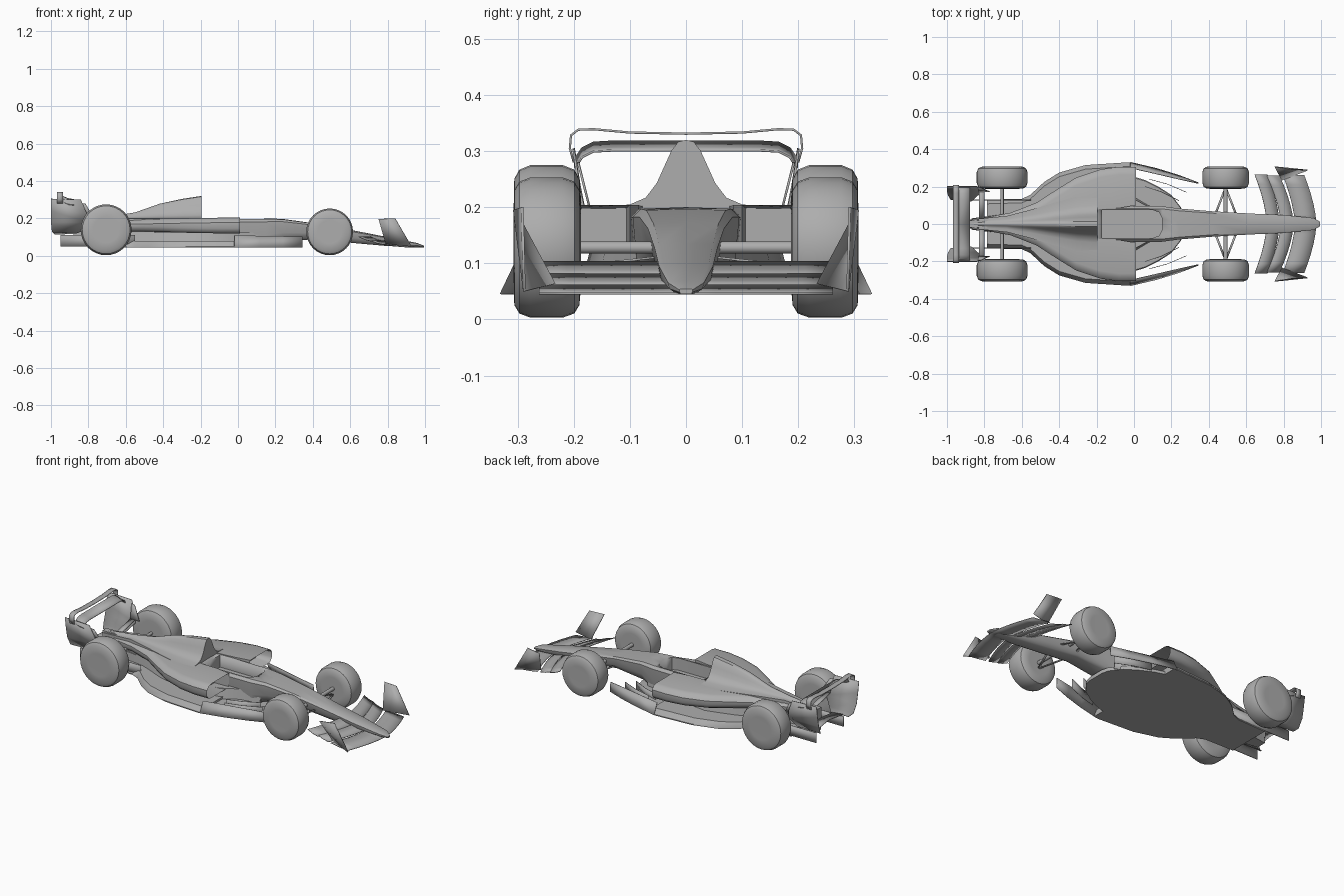
import bpy, bmesh, math

cube = bpy.data.objects.get("Cube")
if cube:
    bpy.data.objects.remove(cube, do_unlink=True)

grey = bpy.data.materials.new("body_grey")
grey.use_nodes = True
grey.diffuse_color = (0.42, 0.42, 0.42, 1)
grey.node_tree.nodes["Principled BSDF"].inputs["Base Color"].default_value = grey.diffuse_color


def finish(name, bm, mirror=False, thick=0, angle=35):
    """Turn a bmesh into a grey, smoothed object."""
    bmesh.ops.remove_doubles(bm, verts=bm.verts, dist=1e-5)
    bmesh.ops.recalc_face_normals(bm, faces=bm.faces)
    mesh = bpy.data.meshes.new(name)
    bm.to_mesh(mesh)
    bm.free()
    mesh.materials.append(grey)
    ob = bpy.data.objects.new(name, mesh)
    bpy.context.collection.objects.link(ob)
    bpy.ops.object.select_all(action='DESELECT')
    ob.select_set(True)
    bpy.context.view_layer.objects.active = ob
    bpy.ops.object.shade_smooth_by_angle(angle=math.radians(angle))
    if thick:
        mod = ob.modifiers.new("thickness", 'SOLIDIFY')
        mod.thickness = thick
        mod.offset = 0
    if mirror:
        mod = ob.modifiers.new("mirror", 'MIRROR')
        mod.use_axis = (False, True, False)
    return ob


def skin(bm, rows, closed):
    grid = [[bm.verts.new(p) for p in row] for row in rows]
    for a, b in zip(grid, grid[1:]):
        n = len(a)
        for i in range(n if closed else n - 1):
            j = (i + 1) % n
            bm.faces.new((a[i], a[j], b[j], b[i]))
    return grid


def loft(name, rings, mirror=False, inlet=False):
    """Closed rings joined into a capped solid; inlet hollows the first cap."""
    bm = bmesh.new()
    grid = skin(bm, rings, True)
    cap = bm.faces.new(grid[0])
    bm.faces.new(grid[-1])
    if inlet:
        bm.normal_update()
        bmesh.ops.inset_region(bm, faces=[cap], thickness=0.008)
        bmesh.ops.translate(bm, verts=cap.verts, vec=(-0.09, 0, 0))
    return finish(name, bm, mirror)


def sheet(name, rows, thick=0.004, mirror=True):
    bm = bmesh.new()
    skin(bm, rows, False)
    return finish(name, bm, mirror, thick)


def both(half):
    """Reflect a half outline of (y, z) about the centre line."""
    return half + [(-y, z) for y, z in reversed(half) if y > 0]


def rod(name, x, z, radius, half):
    ring = [(radius * math.cos(a * math.pi / 6), radius * math.sin(a * math.pi / 6))
            for a in range(12)]
    loft(name, [[(x + c, y, z + s) for c, s in ring] for y in (-half, half)])


# Wheels and axles
def wheel(name, x, r):
    profile = [(0, .193), (.55, .187), (.82, .19), (.94, .199), (1, .22), (1, .277),
               (.94, .297), (.82, .306), (.5, .307), (0, .304)]
    bm = bmesh.new()
    steps = 32
    rows = []
    for i in range(steps + 1):
        a = 2 * math.pi * i / steps
        rows.append([(x + r * k * math.cos(a), y, r + .003 + r * k * math.sin(a))
                     for k, y in profile])
    skin(bm, rows, False)
    bmesh.ops.dissolve_degenerate(bm, dist=1e-6, edges=bm.edges)
    finish(name, bm, True)


wheel("front_wheels", .49, .125)
wheel("rear_wheels", -.705, .136)
rod("front_axle", .49, .128, .011, .2)
rod("rear_axle", -.705, .139, .009, .2)

# Nose and cockpit tub: x, top half width, bottom half width, bottom, top
tub = [(.995, .012, .01, .045, .054), (.96, .032, .02, .046, .068),
       (.8, .048, .032, .052, .1), (.62, .056, .036, .068, .135),
       (.42, .068, .045, .09, .172), (.24, .083, .06, .075, .197),
       (.15, .095, .08, .05, .2), (-.22, .1, .09, .05, .2)]
rings = []
for x, wt, wb, z0, z1 in tub:
    h = z1 - z0
    rings.append([(x, y, z) for y, z in both(
        [(0, z1), (wt * .85, z1 - h * .02), (wt, z1 - h * .12),
         (wt * .93, z0 + h * .4), (wb, z0 + h * .08), (wb * .7, z0)])])
chassis = loft("nose_and_tub", rings)

# Cockpit opening
outline = [(-.17, -.075), (.1, -.075), (.135, -.062), (.15, -.03),
           (.15, .03), (.135, .062), (.1, .075), (-.17, .075)]
cutter = loft("cockpit_cutter", [[(x, y, z) for x, y in outline] for z in (.125, .3)])
cutter.hide_render = True
cutter.hide_viewport = True
cut = chassis.modifiers.new("cockpit", 'BOOLEAN')
cut.operation = 'DIFFERENCE'
cut.object = cutter

# Engine cover with bell-shaped sections: x, width scale, peak
rings = []
for x, w, peak in [(-.195, 1, .32), (-.3, .92, .304), (-.42, .72, .278), (-.55, .48, .232),
                   (-.68, .27, .21), (-.87, .15, .19)]:
    h = peak - .2 if peak > .2 else .01
    base = peak - h
    bell = [(0, 1), (.014, .97), (.026, .84), (.038, .62), (.052, .36),
            (.072, .14), (.1, .04), (.16, 0)]
    rings.append([(x, y, z) for y, z in both(
        [(y * w, base + h * k) for y, k in bell] + [(.16 * w, .125)])])
loft("engine_cover", rings)

# Side pods: x, inner y, outer y, bottom, top
rings = []
for x, yi, yo, z0, z1 in [(.01, .1, .305, .12, .204), (-.08, .085, .306, .12, .204),
                          (-.18, .08, .292, .121, .202), (-.31, .06, .248, .124, .2),
                          (-.42, .03, .18, .128, .198), (-.52, .01, .115, .13, .196),
                          (-.66, .005, .06, .13, .19), (-.8, .004, .035, .125, .18)]:
    r = min(.026, (yo - yi) * .4)
    rings.append([(x, yi, z0), (x, yi, z1), (x, yo - 1.6 * r, z1), (x, yo - .6 * r, z1 - .3 * r),
                  (x, yo, z1 - r), (x, yo, z0 + r), (x, yo - .4 * r, z0 + .3 * r),
                  (x, yo - r, z0)])
loft("side_pods", rings, mirror=True, inlet=True)

# Undercut lower body
rings = []
for x, w in [(.2, .08), (.08, .1), (-.02, .16), (-.25, .19), (-.42, .14), (-.58, .07), (-.87, .03)]:
    rings.append([(x, w, .05), (x, w * .9, .124), (x, -w * .9, .124), (x, -w, .05)])
loft("lower_body", rings)


# Floor
def plate(name, half, levels):
    rings = []
    for z, inset in levels:
        rings.append([(x, y - inset, z) for x, y in half] +
                     [(x, inset - y, z) for x, y in reversed(half)])
    loft(name, rings)


plate("front_floor", [(.26, .05), (.25, .09), (.2, .155), (.13, .2), (.06, .235), (-.04, .265)],
      [(.044, 0), (.06, 0), (.066, .006)])
plate("main_floor", [(0, .325), (-.03, .33), (-.26, .315), (-.4, .275), (-.48, .225),
                     (-.555, .155), (-.6, .135), (-.785, .13)],
      [(.044, 0), (.05, 0), (.078, .022)])

# Diffuser side plates and centre tail
sheet("diffuser_plates", [[(x, .128, z) for x in (-.95, -.55)] for z in (.05, .11)])
plate("tail_block", [(-.78, .028), (-.88, .024)], [(.09, 0), (.19, .006)])

# Turning vanes beside the tub
sheet("outer_vanes", [[(-.02, .33, .045), (.12, .297, .045), (.24, .26, .045), (.345, .22, .045)],
                      [(-.02, .3, .108), (.12, .268, .106), (.24, .24, .104), (.345, .217, .102)]])
for i, (x0, y0, x1, y1) in enumerate([(.08, .24, .28, .17), (.06, .2, .24, .125)]):
    sheet(f"inner_vanes_{i + 1}", [[(x0, y0, z), ((x0 + x1) / 2, (y0 + y1) / 2 + .008, z),
                                    (x1, y1, z)] for z in (.045, .1)], .003)

# Front wing elements: centre chord, sweep, heights
for name, lead, trail, sweep, tip, z0, z1 in [
        ("front_wing_main", .975, .86, .065, .262, .046, .06),
        ("front_wing_middle", .853, .785, .075, .258, .06, .08),
        ("front_wing_rear", .778, .71, .065, .265, .078, .102)]:
    rows = []
    for x, z in ((lead, z0), ((lead + trail) / 2, z0 + (z1 - z0) * .35), (trail, z1)):
        rows.append([(x - sweep * t ** 1.6, tip * t, z) for t in (0, .2, .4, .6, .8, 1)])
    sheet(name, rows)
sheet("front_wing_endplates", [[(.752, .306, .196), (.84, .292, .2)],
                               [(.79, .235, .063), (.928, .288, .05)]], .005)

# Rear wing
top_path = [(0, .331), (.1, .333), (.165, .339), (.192, .338), (.205, .328), (.207, .305), (.2, .28)]
sheet("rear_wing_flap", [[(x, y, z) for y, z in top_path] for x in (-.968, -.936)])
low_path = [(0, .317), (.13, .317), (.165, .315), (.185, .305), (.198, .285)]
sheet("rear_wing_main", [[(x, y, z - drop) for y, z in low_path]
                         for x, drop in ((-.936, 0), (-.905, .012), (-.877, .016))])
sheet("rear_wing_endplates", [[(-1, .2, .305), (-.84, .2, .3)], [(-1, .19, .24), (-.81, .19, .23)],
                              [(-1, .178, .18), (-.8, .178, .18)],
                              [(-.995, .155, .13), (-.84, .15, .13)],
                              [(-.98, .13, .116), (-.87, .12, .118)]])
sheet("beam_wing", [[(-.94, 0, .135), (-.945, .13, .12)], [(-.875, 0, .125), (-.88, .12, .118)]])
sheet("rear_winglets", [[(-.835, .192, .28), (-.815, .192, .278)],
                        [(-.83, .172, .2), (-.77, .172, .2)]])
sheet("winglet_struts", [[(-.83, .02, .165), (-.83, .175, .2)], [(-.8, .02, .165), (-.8, .175, .2)]])

# Front suspension arms
for i, x in enumerate((.43, .55)):
    sheet(f"front_wishbones_{i + 1}", [[(x - .006, .04, .112), (.484, .195, .095)],
                                       [(x + .006, .04, .112), (.496, .195, .095)]])
